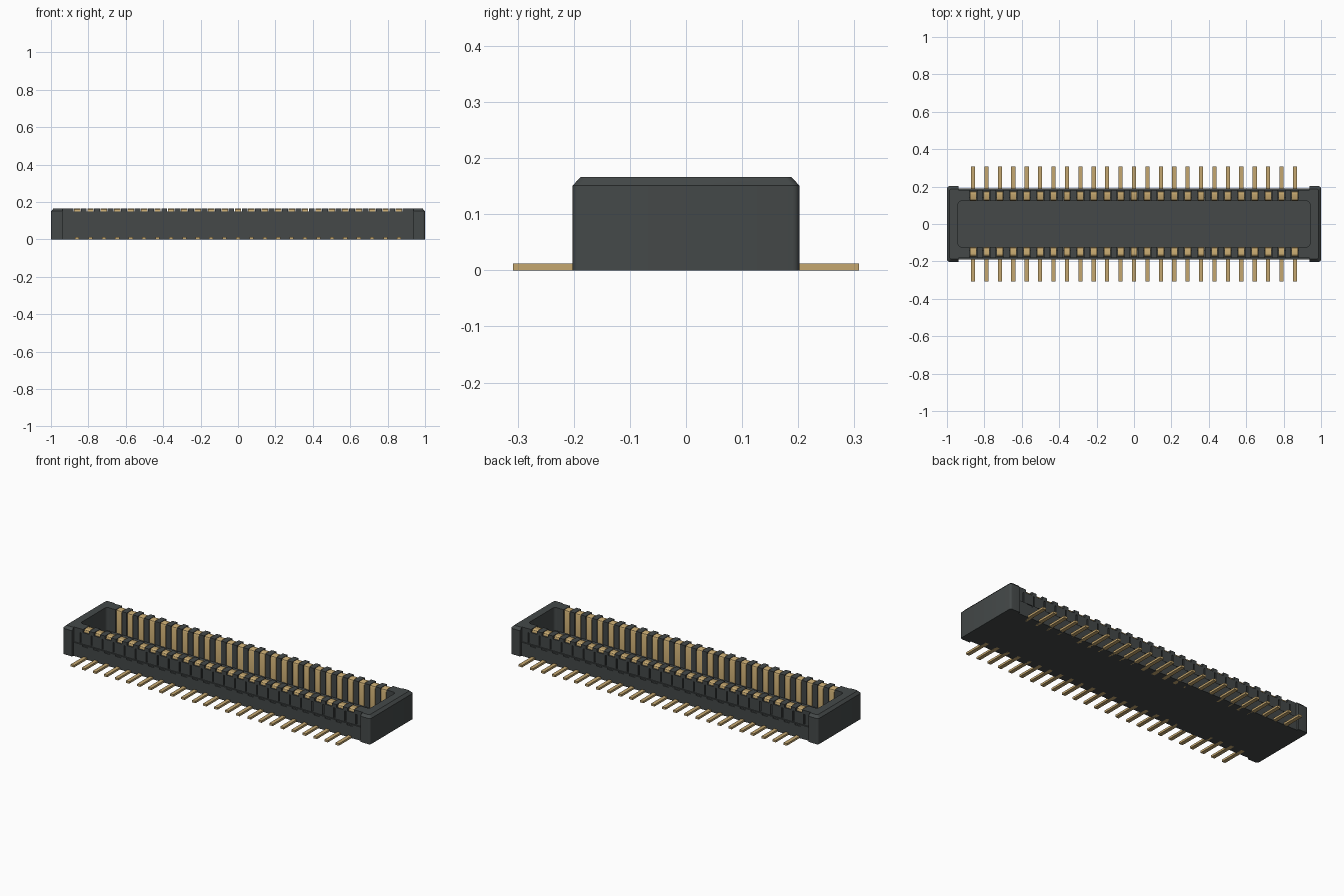
import bpy
import bmesh
import math

cube = bpy.data.objects.get("Cube")
if cube:
    bpy.data.objects.remove(cube, do_unlink=True)

COUNT, PITCH = 25, 0.0717
FIRST = -PITCH * (COUNT - 1) / 2


def material(name, color):
    m = bpy.data.materials.new(name)
    m.use_nodes = True
    m.diffuse_color = color
    m.node_tree.nodes["Principled BSDF"].inputs["Base Color"].default_value = color
    return m


def add_object(name, bm, mat=None):
    bmesh.ops.recalc_face_normals(bm, faces=bm.faces[:])
    mesh = bpy.data.meshes.new(name)
    bm.to_mesh(mesh)
    bm.free()
    obj = bpy.data.objects.new(name, mesh)
    bpy.context.collection.objects.link(obj)
    if mat:
        mesh.materials.append(mat)
    return obj


def box(bm, x0, x1, y0, y1, z0, z1):
    verts = bmesh.ops.create_cube(bm, size=1)["verts"]
    for v in verts:
        v.co.x = x1 if v.co.x > 0 else x0
        v.co.y = y1 if v.co.y > 0 else y0
        v.co.z = z1 if v.co.z > 0 else z0


def side_box(bm, x0, x1, y0, y1, z0, z1):
    box(bm, x0, x1, y0, y1, z0, z1)
    box(bm, x0, x1, -y1, -y0, z0, z1)


def rounded_prism(bm, hx, hy, r, levels):
    """Stack rounded rectangles, each level being (height, inset)."""
    rings = []
    for z, inset in levels:
        ring = []
        for corner, (sx, sy) in enumerate(((1, 1), (-1, 1), (-1, -1), (1, -1))):
            for step in range(5):
                a = math.pi / 2 * (corner + step / 4)
                x = sx * (hx - inset - r) + r * math.cos(a)
                y = sy * (hy - inset - r) + r * math.sin(a)
                ring.append(bm.verts.new((x, y, z)))
        rings.append(ring)
    n = len(rings[0])
    for low, high in zip(rings, rings[1:]):
        for i in range(n):
            j = (i + 1) % n
            bm.faces.new((low[i], low[j], high[j], high[i]))
    bm.faces.new(rings[0][::-1])
    bm.faces.new(rings[-1])


def cut(target, bm):
    cutter = add_object("cutter", bm)
    cutter.hide_render = True
    mod = target.modifiers.new("cut", "BOOLEAN")
    mod.operation = "DIFFERENCE"
    mod.solver = "EXACT"
    mod.use_self = True
    mod.object = cutter
    bpy.context.view_layer.objects.active = target
    bpy.ops.object.modifier_apply(modifier=mod.name)
    bpy.data.objects.remove(cutter, do_unlink=True)


plastic = material("dark grey plastic", (0.058, 0.066, 0.066, 1))
gold = material("gold", (0.56, 0.39, 0.16, 1))

# Housing with rounded corners and a chamfered rim
bm = bmesh.new()
rounded_prism(bm, 1.0, 0.202, 0.012, [(0, 0), (0.151, 0), (0.166, 0.014)])
housing = add_object("housing", bm, plastic)

# Central cavity
bm = bmesh.new()
rounded_prism(bm, 0.94, 0.122, 0.015, [(0.03, 0), (0.3, 0)])
cut(housing, bm)

# Stepped recesses along both long sides
bm = bmesh.new()
side_box(bm, -0.937, 0.937, 0.19, 0.3, -0.1, 0.3)
cut(housing, bm)
bm = bmesh.new()
side_box(bm, -0.937, 0.937, 0.182, 0.3, 0.08, 0.3)
cut(housing, bm)

# Contact slots through the inner face and over the wall
bm = bmesh.new()
for i in range(COUNT):
    x = FIRST + i * PITCH
    side_box(bm, x - 0.02, x + 0.02, 0.1, 0.138, 0.031, 0.3)
cut(housing, bm)
bm = bmesh.new()
for i in range(COUNT):
    x = FIRST + i * PITCH
    side_box(bm, x - 0.0201, x + 0.0201, 0.09, 0.25, 0.148, 0.32)
cut(housing, bm)

# Fine grooves and ledge notches on the outer walls
bm = bmesh.new()
for i in range(COUNT + 1):
    x = FIRST + (i - 0.5) * PITCH
    side_box(bm, x - 0.004, x + 0.004, 0.176, 0.26, 0.084, 0.143)
for i in range(COUNT):
    x = FIRST + i * PITCH
    side_box(bm, x - 0.018, x + 0.018, 0.186, 0.27, 0.07, 0.079)
cut(housing, bm)

# Contacts: hooked blade and flat solder tail, repeated and mirrored
bm = bmesh.new()
hook = [(0.123, 0.02), (0.123, 0.153), (0.127, 0.162), (0.135, 0.166),
        (0.163, 0.166), (0.171, 0.161), (0.175, 0.152), (0.175, 0.146),
        (0.139, 0.146), (0.139, 0.02)]
face = bm.faces.new([bm.verts.new((-0.017, y, z)) for y, z in hook])
side = bmesh.ops.extrude_face_region(bm, geom=[face])
for v in side["geom"]:
    if isinstance(v, bmesh.types.BMVert):
        v.co.x += 0.034
box(bm, -0.011, 0.011, 0.15, 0.308, 0, 0.012)
contacts = add_object("contacts", bm, gold)
contacts.location.x = FIRST
array = contacts.modifiers.new("row", "ARRAY")
array.use_relative_offset = False
array.use_constant_offset = True
array.constant_offset_displace = (PITCH, 0, 0)
array.count = COUNT
mirror = contacts.modifiers.new("both sides", "MIRROR")
mirror.use_axis = (False, True, False)

# Smooth the rounded corners while keeping edges crisp
bpy.ops.object.select_all(action="DESELECT")
for obj in (housing, contacts):
    obj.select_set(True)
bpy.context.view_layer.objects.active = housing
bpy.ops.object.shade_smooth_by_angle(angle=math.radians(30))
